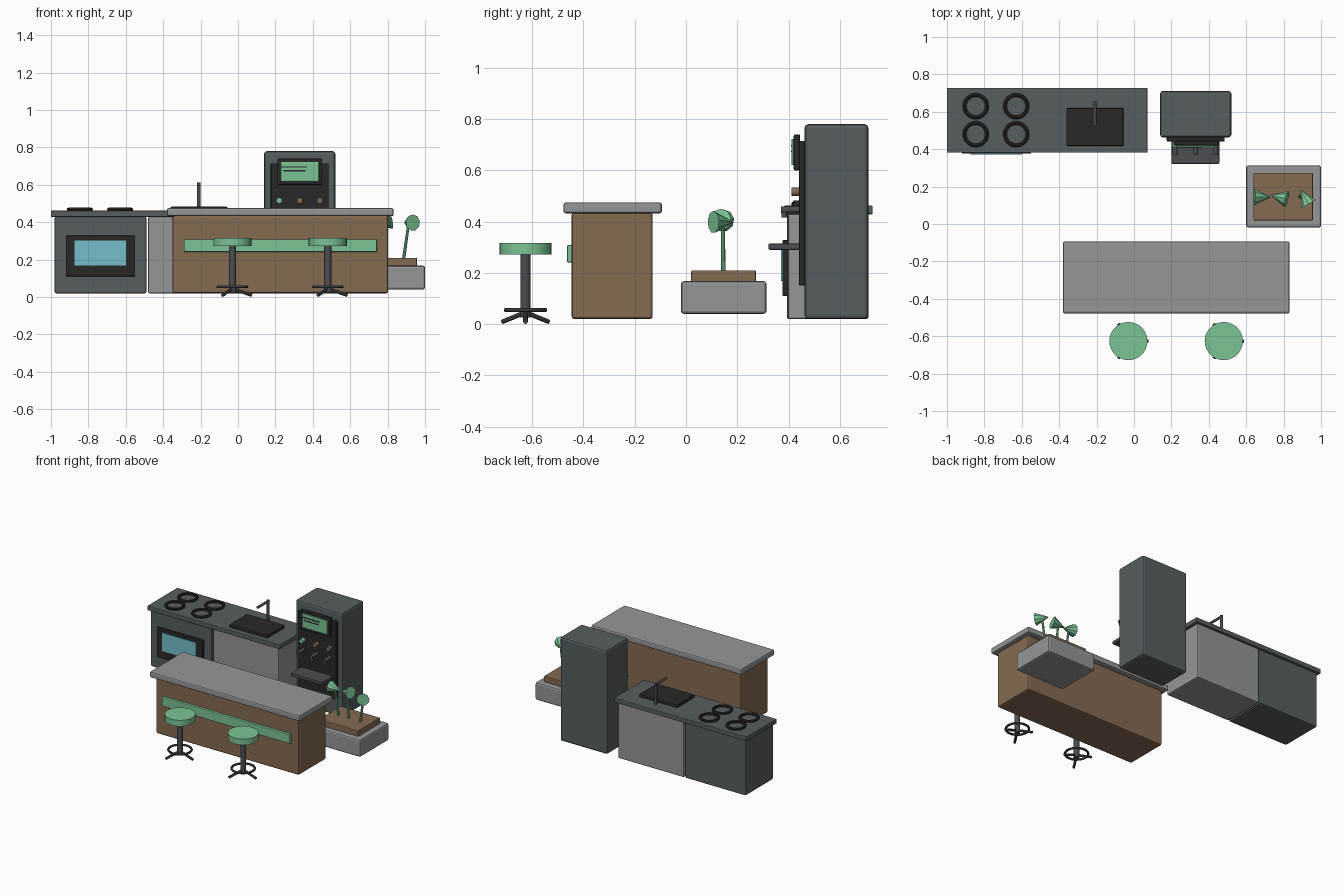
import bpy, bmesh, math
from mathutils import Vector

if "Cube" in bpy.data.objects:
    bpy.data.objects.remove(bpy.data.objects["Cube"])


def mat(name, r, g, b):
    m = bpy.data.materials.new(name)
    m.diffuse_color = (r, g, b, 1)
    m.use_nodes = True
    m.node_tree.nodes["Principled BSDF"].inputs["Base Color"].default_value = m.diffuse_color
    return m


SLATE = mat("slate", 0.095, 0.112, 0.12)
STEEL = mat("dark_steel", 0.07, 0.076, 0.085)
GREY = mat("light_grey", 0.30, 0.305, 0.315)
BROWN = mat("wood_brown", 0.235, 0.145, 0.085)
GREEN = mat("mint_green", 0.20, 0.55, 0.30)
CYAN = mat("window_cyan", 0.18, 0.52, 0.60)
BLACK = mat("black", 0.022, 0.022, 0.023)


def finish(name, bm, m, smooth=False):
    bmesh.ops.recalc_face_normals(bm, faces=bm.faces[:])
    me = bpy.data.meshes.new(name)
    bm.to_mesh(me)
    bm.free()
    ob = bpy.data.objects.new(name, me)
    bpy.context.collection.objects.link(ob)
    me.materials.append(m)
    if smooth:
        bpy.ops.object.select_all(action='DESELECT')
        ob.select_set(True)
        bpy.context.view_layer.objects.active = ob
        bpy.ops.object.shade_smooth_by_angle(angle=math.radians(35))
    return ob


def box(name, x, y, z, m, bevel=0.008):
    """Box from three (min, max) ranges, with rounded edges."""
    bm = bmesh.new()
    bmesh.ops.create_cube(bm, size=1)
    for v in bm.verts:
        v.co = [lo + (c + 0.5) * (hi - lo) for c, (lo, hi) in zip(v.co, (x, y, z))]
    if bevel:
        bmesh.ops.bevel(bm, geom=bm.edges[:], offset=bevel, segments=2,
                        profile=0.5, affect='EDGES')
    return finish(name, bm, m)


def rod(name, p, q, r1, r2, m, sides=12, smooth=True):
    """Cylinder or cone running from p to q."""
    p, q = Vector(p), Vector(q)
    bm = bmesh.new()
    bmesh.ops.create_cone(bm, cap_ends=True, segments=sides, radius1=r1,
                          radius2=r2, depth=(q - p).length)
    rot = (q - p).to_track_quat('Z', 'Y')
    for v in bm.verts:
        v.co = rot @ v.co + (p + q) / 2
    return finish(name, bm, m, smooth)


def ring(name, c, major, minor, m, n=32, k=8):
    bm = bmesh.new()
    loops = []
    for i in range(n):
        a = 2 * math.pi * i / n
        loops.append([])
        for j in range(k):
            b = 2 * math.pi * j / k
            r = major + minor * math.cos(b)
            loops[-1].append(bm.verts.new((c[0] + r * math.cos(a), c[1] + r * math.sin(a),
                                           c[2] + minor * math.sin(b))))
    for i in range(n):
        for j in range(k):
            s, t = loops[i], loops[(i + 1) % n]
            bm.faces.new((s[j], t[j], t[(j + 1) % k], s[(j + 1) % k]))
    return finish(name, bm, m, True)


# Back counter with oven and sink
box("oven_cabinet", (-0.98, -0.49), (0.393, 0.712), (0.02, 0.43), SLATE)
box("sink_cabinet", (-0.48, 0.05), (0.397, 0.712), (0.02, 0.43), GREY)
box("back_counter_top", (-1.0, 0.072), (0.381, 0.728), (0.428, 0.462), SLATE, 0.005)
box("oven_door", (-0.92, -0.55), (0.376, 0.396), (0.11, 0.328), BLACK, 0.004)
box("oven_window", (-0.875, -0.60), (0.371, 0.378), (0.168, 0.302), CYAN, 0)
for i, x in enumerate((-0.846, -0.63)):
    for j, y in enumerate((0.48, 0.63)):
        ring(f"burner_{i}_{j}", (x, y, 0.468), 0.06, 0.01, BLACK)
box("sink_basin", (-0.362, -0.056), (0.417, 0.62), (0.455, 0.483), BLACK, 0.006)
rod("faucet_post", (-0.21, 0.648, 0.46), (-0.21, 0.648, 0.612), 0.01, 0.01, STEEL)
rod("faucet_spout", (-0.21, 0.656, 0.604), (-0.21, 0.525, 0.604), 0.009, 0.009, STEEL)

# Drink machine
box("machine_body", (0.14, 0.52), (0.463, 0.711), (0.02, 0.78), SLATE, 0.014)
box("machine_panel", (0.175, 0.485), (0.441, 0.47), (0.15, 0.715), BLACK, 0.005)
box("screen_frame", (0.21, 0.45), (0.42, 0.445), (0.60, 0.74), BLACK, 0.006)
box("screen", (0.228, 0.432), (0.412, 0.422), (0.62, 0.722), GREEN, 0.002)
box("screen_line_upper", (0.232, 0.37), (0.409, 0.413), (0.692, 0.699), BLACK, 0)
box("screen_line_lower", (0.242, 0.36), (0.409, 0.413), (0.672, 0.678), BLACK, 0)
for i, (x, m) in enumerate(((0.22, GREEN), (0.33, BROWN), (0.437, BROWN))):
    rod(f"button_{i}", (x, 0.445, 0.516), (x, 0.412, 0.516), 0.016, 0.016, m, 12)
    rod(f"nozzle_{i}", (x, 0.445, 0.446), (x, 0.37, 0.446), 0.013, 0.013, STEEL)
    rod(f"nozzle_tip_{i}", (x, 0.383, 0.446), (x, 0.383, 0.415), 0.011, 0.011, STEEL)
box("drip_tray", (0.20, 0.456), (0.322, 0.445), (0.29, 0.314), STEEL, 0.004)

# Island
box("island_body", (-0.35, 0.803), (-0.446, -0.13), (0.02, 0.435), BROWN, 0.01)
box("island_top", (-0.38, 0.832), (-0.478, -0.094), (0.432, 0.475), GREY, 0.009)
box("island_stripe", (-0.29, 0.743), (-0.464, -0.44), (0.241, 0.308), GREEN, 0.004)

# Stools
for i, x in enumerate((-0.03, 0.48)):
    y = -0.626
    seat = rod(f"stool_seat_{i}", (x, y, 0.272), (x, y, 0.316), 0.102, 0.102, GREEN, 28)
    rod(f"stool_post_{i}", (x, y, 0.025), (x, y, 0.275), 0.019, 0.019, STEEL, 16)
    ring(f"stool_foot_ring_{i}", (x, y, 0.055), 0.077, 0.008, STEEL)
    for k in range(3):
        a = math.radians(120 * k)
        c, s = math.cos(a), math.sin(a)
        rod(f"stool_leg_{i}_{k}", (x, y, 0.046), (x + 0.105 * c, y + 0.105 * s, 0.009),
            0.009, 0.009, STEEL, 8)

# Planter with three cone flowers: stem base, head centre, head direction
box("planter", (0.60, 1.0), (-0.02, 0.314), (0.04, 0.168), GREY, 0.012)
box("planter_soil", (0.638, 0.957), (0.02, 0.273), (0.16, 0.21), BROWN, 0.005)
flowers = ((0.71, 0.685, (-1, 0, 0.15)), (0.795, 0.775, (0.96, -0.25, 0.2)),
           (0.885, 0.913, (0.5, -0.86, 0.0)))
for i, (bx, hx, d) in enumerate(flowers):
    d = Vector(d).normalized() * 0.043
    head = Vector((hx, 0.144, 0.398))
    rod(f"flower_stem_{i}", (bx, 0.146, 0.20), head, 0.009, 0.007, GREEN, 8)
    rod(f"flower_head_{i}", head - d, head + d, 0.003, 0.044, GREEN, 9, False)
